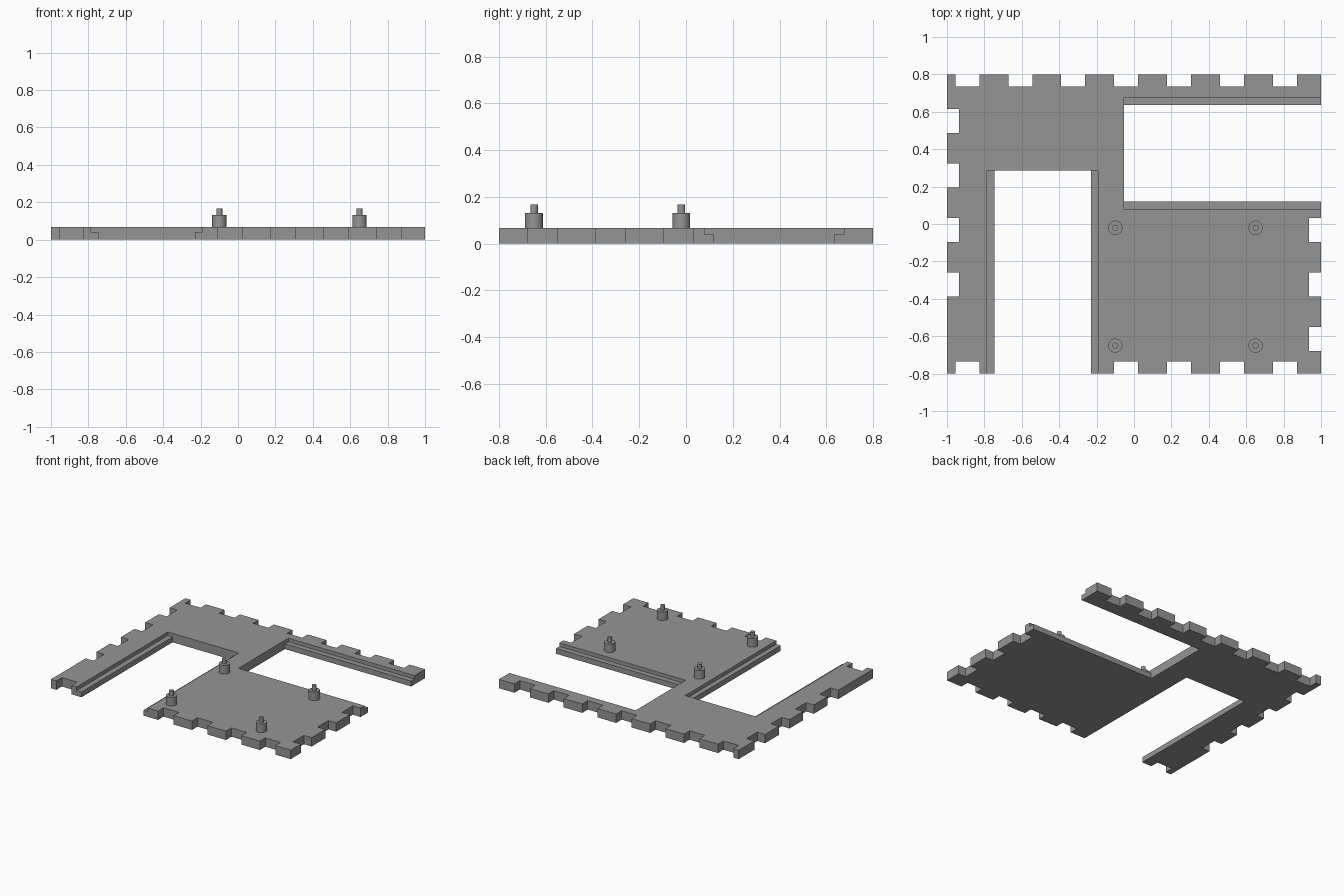
import bpy, bmesh, math

if "Cube" in bpy.data.objects:
    bpy.data.objects.remove(bpy.data.objects["Cube"])

T, STEP = 0.067, 0.04          # plate thickness, height of the rebate ledge
HX, HY, DEPTH = 1.0, 0.8, 0.065  # half size and notch depth

grey = bpy.data.materials.new("plain grey")
grey.diffuse_color = (0.3, 0.3, 0.3, 1)
grey.use_nodes = True
grey.node_tree.nodes["Principled BSDF"].inputs["Base Color"].default_value = grey.diffuse_color

# Cut-outs as (x0, x1, y0, y1, z0, z1)
cuts = []
for i in range(7):             # notches along the back and front edges
    x = -0.955 + 0.283 * i
    cuts.append((x, x + 0.128, HY - DEPTH, HY, 0, T))
    cuts.append((x, x + 0.128, -HY, -HY + DEPTH, 0, T))
for i in range(5):             # notches along the left and right edges
    y = 0.486 - 0.291 * i
    if i < 4:
        cuts.append((-HX, -HX + DEPTH, y, y + 0.128, 0, T))
    if i > 1:
        cuts.append((HX - DEPTH, HX, y, y + 0.128, 0, T))
# Two slots, wider in the upper layer so that ledges remain on the long sides
cuts += [(-0.745, -0.23, -HY, 0.285, 0, STEP), (-0.785, -0.193, -HY, 0.285, STEP, T),
         (-0.053, HX, 0.12, 0.635, 0, STEP), (-0.053, HX, 0.08, 0.675, STEP, T)]


def finish(name, bm):
    mesh = bpy.data.meshes.new(name)
    bm.to_mesh(mesh)
    bm.free()
    mesh.materials.append(grey)
    obj = bpy.data.objects.new(name, mesh)
    bpy.context.collection.objects.link(obj)
    return obj


def build_plate():
    # Cells between all cut lines; only faces between solid and empty are kept
    axes = [sorted({-HX, HX} | {c for k in cuts for c in k[0:2]}),
            sorted({-HY, HY} | {c for k in cuts for c in k[2:4]}),
            [0, STEP, T]]

    def solid(cell):
        if any(n < 0 or n >= len(a) - 1 for n, a in zip(cell, axes)):
            return False
        x, y, z = [(a[n] + a[n + 1]) / 2 for n, a in zip(cell, axes)]
        return not any(k[0] < x < k[1] and k[2] < y < k[3] and k[4] < z < k[5] for k in cuts)

    bm = bmesh.new()
    verts = {}

    def vert(key):
        if key not in verts:
            verts[key] = bm.verts.new([a[n] for n, a in zip(key, axes)])
        return verts[key]

    for i in range(len(axes[0]) - 1):
        for j in range(len(axes[1]) - 1):
            for k in range(2):
                if not solid((i, j, k)):
                    continue
                for d in range(3):
                    for s in (0, 1):
                        near = [i, j, k]
                        near[d] += 2 * s - 1
                        if solid(near):
                            continue
                        ring = []
                        for u, v in ((0, 0), (1, 0), (1, 1), (0, 1)):
                            key = [i, j, k]
                            key[d] += s
                            key[(d + 1) % 3] += u
                            key[(d + 2) % 3] += v
                            ring.append(vert(tuple(key)))
                        bm.faces.new(ring if s else ring[::-1])
    bmesh.ops.dissolve_limit(bm, angle_limit=0.01, verts=bm.verts[:], edges=bm.edges[:])
    return finish("notched_plate", bm)


def build_peg(name, x, y):
    # Stepped peg: one profile spun around its own axis
    profile = [(0.038, T), (0.038, 0.131), (0.016, 0.131), (0.016, 0.168)]
    n = 32
    bm = bmesh.new()
    rings = [[bm.verts.new((x + r * math.cos(2 * math.pi * i / n),
                            y + r * math.sin(2 * math.pi * i / n), z)) for i in range(n)]
             for r, z in profile]
    for a, b in zip(rings, rings[1:]):
        for i in range(n):
            m = (i + 1) % n
            bm.faces.new((a[i], a[m], b[m], b[i]))
    bm.faces.new(rings[-1])
    obj = finish(name, bm)
    bpy.ops.object.select_all(action='DESELECT')
    obj.select_set(True)
    bpy.context.view_layer.objects.active = obj
    bpy.ops.object.shade_smooth_by_angle(angle=math.radians(30))


build_plate()
for row, y in (("front", -0.65), ("back", -0.02)):
    for side, x in (("left", -0.1), ("right", 0.65)):
        build_peg(f"{row}_{side}_peg", x, y)
